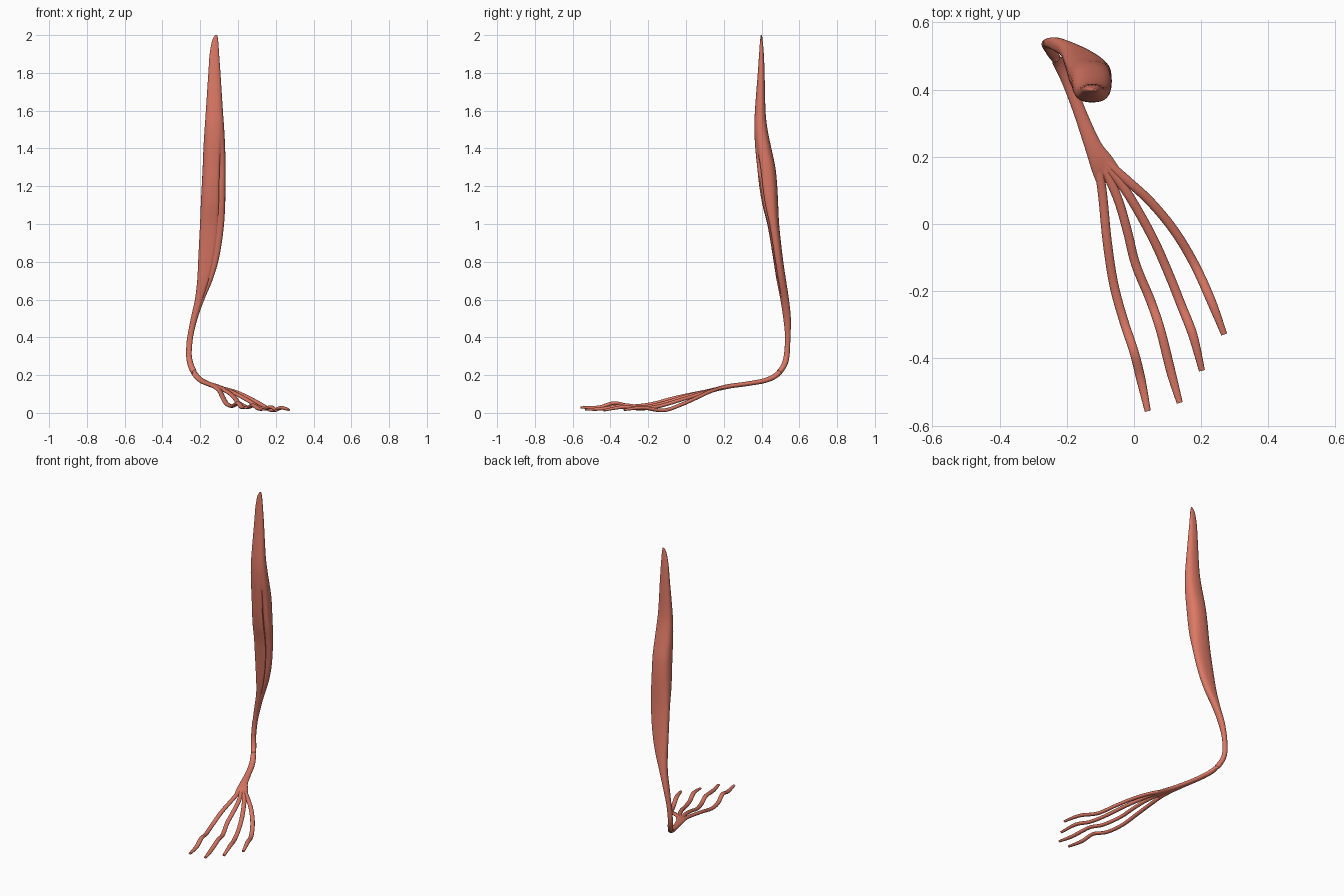
import bpy, bmesh, math
from mathutils import Vector

red = bpy.data.materials.new("muscle_red")
red.diffuse_color = (0.72, 0.19, 0.13, 1)


def spline(rows, steps):
    """Catmull-Rom interpolation through rows of numbers."""
    out = []
    n = len(rows)
    for i in range(n - 1):
        a, b, c, d = rows[max(i - 1, 0)], rows[i], rows[i + 1], rows[min(i + 2, n - 1)]
        for k in range(steps):
            t = k / steps
            out.append([0.5 * (2 * q + (r - p) * t + (2 * p - 5 * q + 4 * r - s) * t * t
                               + (3 * q - p - 3 * r + s) * t ** 3)
                        for p, q, r, s in zip(a, b, c, d)])
    out.append(list(rows[-1]))
    return out


def skin(name, rings):
    """Join equal-sized rings of points into a closed smooth skin."""
    bm = bmesh.new()
    loops = [[bm.verts.new(p) for p in ring] for ring in rings]
    n = len(loops[0])
    for a, b in zip(loops, loops[1:]):
        for i in range(n):
            j = (i + 1) % n
            bm.faces.new((a[i], a[j], b[j], b[i]))
    bm.faces.new(loops[0])
    bm.faces.new(loops[-1])
    bmesh.ops.recalc_face_normals(bm, faces=bm.faces)
    mesh = bpy.data.meshes.new(name)
    bm.to_mesh(mesh)
    bm.free()
    ob = bpy.data.objects.new(name, mesh)
    bpy.context.collection.objects.link(ob)
    mesh.materials.append(red)
    bpy.context.view_layer.objects.active = ob
    ob.select_set(True)
    bpy.ops.object.shade_smooth_by_angle(angle=math.radians(50))
    ob.select_set(False)


def strand(name, rows, sides=14):
    """Sweep an oval along a path; rows are x, y, z, half width, half thickness."""
    pts = spline(rows, 6)
    rings = []
    for i, p in enumerate(pts):
        c = Vector(p[:3])
        t = (Vector(pts[min(i + 1, len(pts) - 1)][:3]) - Vector(pts[max(i - 1, 0)][:3])).normalized()
        side = t.cross(Vector((-0.47, 0.88, 0.9))).normalized()
        if t.z > -0.75:
            flat = t.cross(Vector((0, 0, 1))).normalized()
            side = side.lerp(flat, min(1, (t.z + 0.75) * 3)).normalized()
        up = side.cross(t)
        rings.append([c + side * p[3] * math.cos(a) + up * p[4] * math.sin(a)
                      for a in (2 * math.pi * k / sides for k in range(sides))])
    skin(name, rings)


# Muscle belly: z, left x, right x, front y, back y, groove depth
belly = [
    (2.00, -0.121, -0.110, 0.396, 0.402, 0), (1.97, -0.137, -0.105, 0.392, 0.406, 0),
    (1.90, -0.150, -0.100, 0.387, 0.412, 0), (1.80, -0.157, -0.093, 0.380, 0.416, 0),
    (1.60, -0.170, -0.080, 0.365, 0.421, 0), (1.50, -0.177, -0.073, 0.362, 0.432, 0),
    (1.40, -0.183, -0.068, 0.367, 0.452, .1), (1.30, -0.187, -0.066, 0.377, 0.473, .25),
    (1.20, -0.192, -0.067, 0.388, 0.483, .3), (1.10, -0.197, -0.068, 0.405, 0.488, .3),
    (1.00, -0.201, -0.074, 0.430, 0.493, .3), (0.90, -0.206, -0.086, 0.448, 0.503, .3),
    (0.80, -0.211, -0.105, 0.464, 0.515, .3), (0.70, -0.216, -0.136, 0.480, 0.530, .25),
    (0.60, -0.228, -0.178, 0.500, 0.545, .15), (0.50, -0.250, -0.214, 0.515, 0.555, 0),
    (0.40, -0.268, -0.238, 0.525, 0.553, 0), (0.31, -0.274, -0.246, 0.519, 0.549, 0),
]
N = 40
rings = []
for z, x0, x1, y0, y1, g in spline(belly, 5):
    cx, cy, hx, hy = (x0 + x1) / 2, (y0 + y1) / 2, (x1 - x0) / 2, (y1 - y0) / 2
    ring = []
    for k in range(N):
        a = 2 * math.pi * k / N
        u = math.copysign(abs(math.cos(a)) ** 0.85, math.cos(a))
        v = math.copysign(abs(math.sin(a)) ** 0.85, math.sin(a))
        dent = 1 - g * math.exp(-((a - math.radians(308)) / 0.17) ** 2)   # front right groove
        ring.append((cx + hx * u * dent, cy + hy * v * dent, z))
    rings.append(ring)
skin("muscle_belly", rings)

# Main tendon turning under the ankle and widening to the split
strand("main_tendon", [
    (-0.257, 0.538, 0.40, .013, .013), (-0.260, 0.534, 0.31, .015, .015),
    (-0.249, 0.518, 0.25, .016, .015), (-0.224, 0.478, 0.20, .017, .014),
    (-0.195, 0.420, 0.172, .018, .013), (-0.160, 0.330, 0.155, .019, .012),
    (-0.123, 0.235, 0.142, .025, .012), (-0.095, 0.180, 0.130, .036, .011),
    (-0.075, 0.140, 0.118, .040, .007), (-0.070, 0.128, 0.115, .034, .003)], 20)

# Four toe tendons, innermost first
paths = [
    [(-.115, .22, .138), (-.095, .10, .113), (-.08, -.05, .082), (-.06, -.18, .048),
     (-.03, -.29, .036), (0, -.38, .052), (.02, -.46, .030), (.041, -.557, .029)],
    [(-.10, .19, .133), (-.05, .08, .108), (-.02, -.02, .082), (.005, -.12, .052),
     (.05, -.23, .030), (.08, -.32, .040), (.11, -.44, .022), (.136, -.532, .018)],
    [(-.09, .18, .131), (-.025, .10, .108), (.05, -.03, .068), (.10, -.14, .036),
     (.14, -.24, .022), (.175, -.33, .031), (.202, -.436, .013)],
    [(-.095, .195, .134), (-.015, .125, .112), (.05, .065, .084), (.12, -.02, .046),
     (.18, -.12, .013), (.23, -.23, .027), (.268, -.328, .016)],
]
for i, path in enumerate(paths):
    last = len(path) - 1
    strand("toe_tendon_%d" % (i + 1),
           [p + ((.009, .006) if k == last else (.0135, .0095)) for k, p in enumerate(path)])
